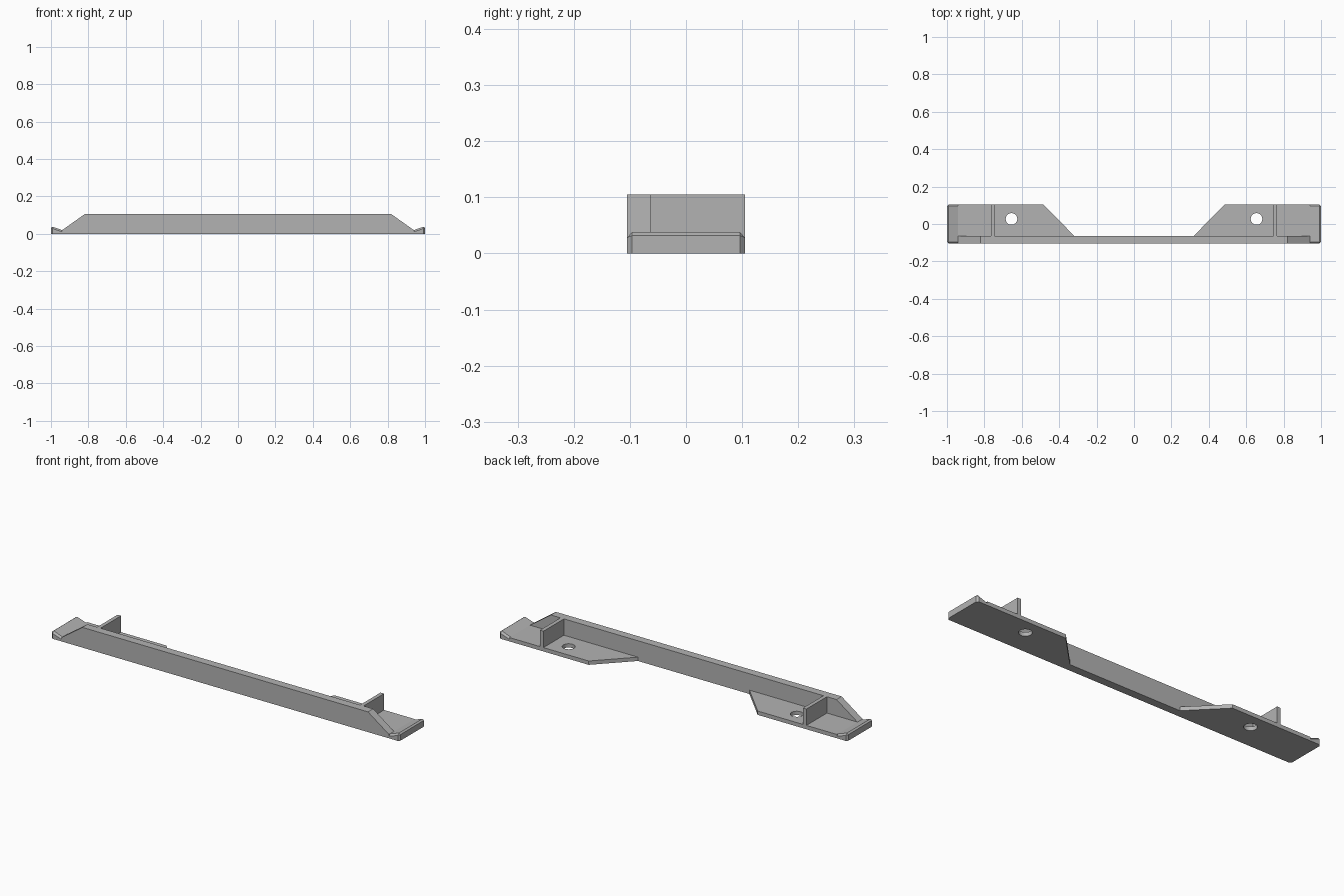
import bpy, bmesh
from mathutils import Vector

cube = bpy.data.objects.get("Cube")
if cube:
    bpy.data.objects.remove(cube, do_unlink=True)

grey = bpy.data.materials.new("plain_grey")
grey.use_nodes = True
colour = (0.45, 0.45, 0.45, 1)
grey.diffuse_color = colour
grey.node_tree.nodes["Principled BSDF"].inputs["Base Color"].default_value = colour

BACK, FRONT, WALL_BACK = 0.105, -0.105, -0.063
TOP, FLOOR, TIP = 0.105, 0.02, 0.94


def prism(name, outline, axis, low, high, bevel_rule=None):
    """Extrude a 2D outline along y (outline in xz) or z (outline in xy)."""
    def place(a, b, t):
        return Vector((a, t, b)) if axis == "y" else Vector((a, b, t))
    bm = bmesh.new()
    face = bm.faces.new([bm.verts.new(place(a, b, low)) for a, b in outline])
    shift = place(0, 0, high - low)
    new = bmesh.ops.extrude_face_region(bm, geom=[face], use_keep_orig=True)["geom"]
    bmesh.ops.translate(bm, vec=shift, verts=[v for v in new if isinstance(v, bmesh.types.BMVert)])
    bmesh.ops.recalc_face_normals(bm, faces=bm.faces)
    if bevel_rule:
        bmesh.ops.bevel(bm, geom=[e for e in bm.edges if bevel_rule(e)],
                        offset=0.009, segments=1, affect="EDGES")
        bmesh.ops.recalc_face_normals(bm, faces=bm.faces)
    mesh = bpy.data.meshes.new(name)
    bm.to_mesh(mesh)
    bm.free()
    mesh.materials.append(grey)
    obj = bpy.data.objects.new(name, mesh)
    bpy.context.collection.objects.link(obj)
    return obj


def tip_edges(edge):
    # outer corners, outer top edge and sloping sides of the raised lip
    a, b = (v.co for v in edge.verts)
    outer = abs(a.x) > 0.99 and abs(b.x) > 0.99
    return max(a.z, b.z) > 0.03 and (outer or abs(a.x - b.x) > 0.01)


# Long front wall with sloping ends
prism("front_wall", [(-TIP, 0), (TIP, 0), (TIP, FLOOR), (0.82, TOP),
                     (-0.82, TOP), (-TIP, FLOOR)], "y", FRONT, WALL_BACK)

for side, s in (("left", 1), ("right", -1)):
    # Floor plate with a slanted inner edge
    plate = prism(side + "_plate", [(s * 0.32, WALL_BACK), (s * TIP, WALL_BACK),
                                    (s * TIP, BACK), (s * 0.485, BACK)], "z", 0, FLOOR)

    # Round screw hole
    bpy.ops.mesh.primitive_cylinder_add(vertices=32, radius=0.031, depth=0.2,
                                        location=(s * 0.655, 0.027, 0))
    cutter = bpy.context.object
    cutter.name = side + "_hole_cutter"
    cutter.data.materials.append(grey)
    cutter.hide_render = True
    cutter.hide_viewport = True
    cutter.display_type = "WIRE"
    hole = plate.modifiers.new("screw_hole", "BOOLEAN")
    hole.operation = "DIFFERENCE"
    hole.solver = "EXACT"
    hole.object = cutter

    # Upright cross rib
    prism(side + "_rib", [(s * 0.745, FLOOR), (s * 0.765, FLOOR),
                          (s * 0.765, TOP), (s * 0.745, TOP)], "y", WALL_BACK, BACK)

    # Raised wedge lip at the end
    prism(side + "_end_lip", [(s * TIP, 0), (s, 0), (s, 0.041), (s * TIP, FLOOR)],
          "y", FRONT, BACK, tip_edges)
